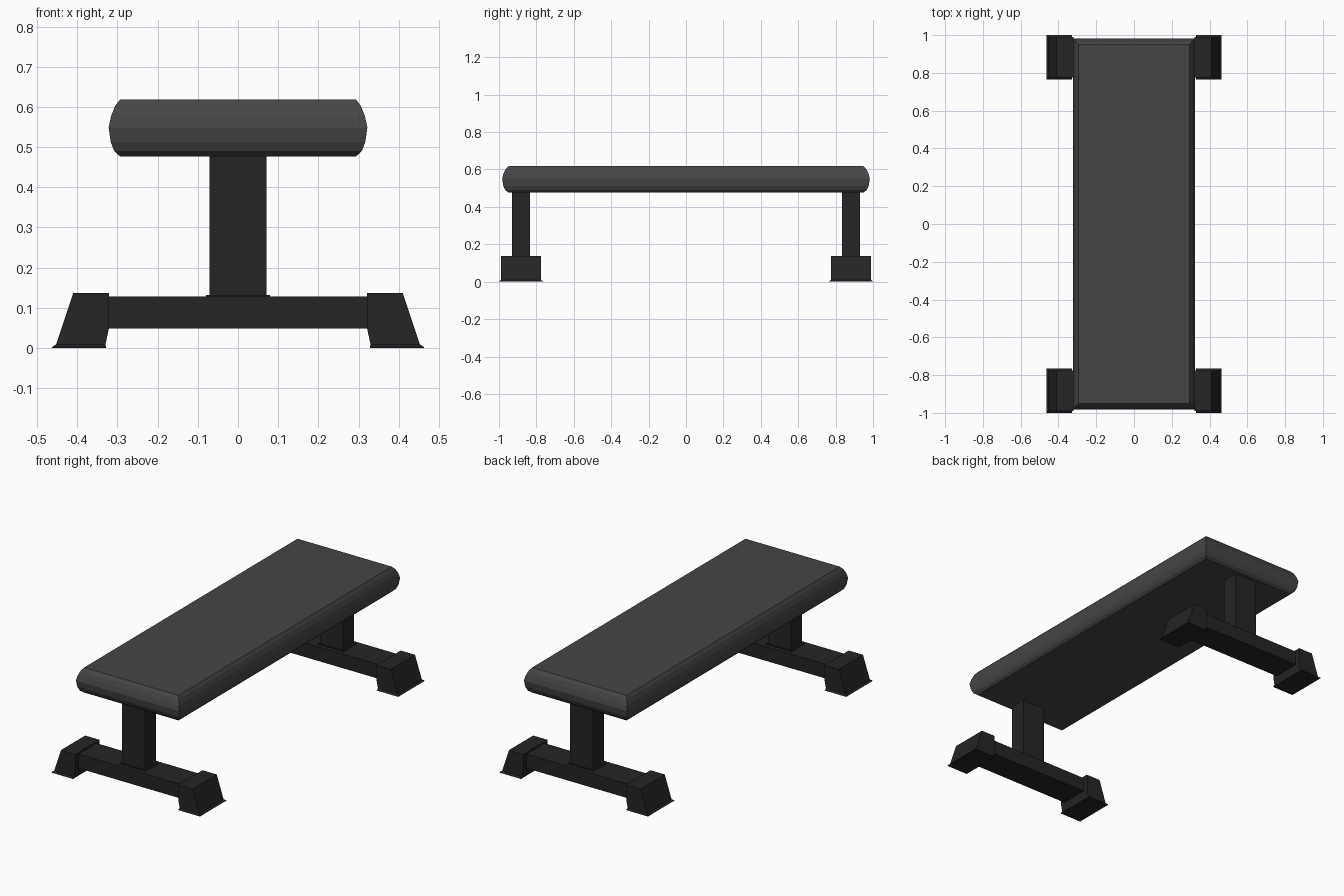
import bpy

if "Cube" in bpy.data.objects:
    bpy.data.objects.remove(bpy.data.objects["Cube"])

def material(name, v):
    m = bpy.data.materials.new(name)
    m.diffuse_color = (v, v, v, 1)
    m.use_nodes = True
    m.node_tree.nodes["Principled BSDF"].inputs["Base Color"].default_value = m.diffuse_color
    return m

PAD = material("dark_grey_vinyl", 0.06)
FRAME = material("black_steel", 0.018)

def make(name, verts, faces, mat):
    mesh = bpy.data.meshes.new(name)
    mesh.from_pydata(verts, [], faces)
    mesh.materials.append(mat)
    ob = bpy.data.objects.new(name, mesh)
    bpy.context.collection.objects.link(ob)
    return ob

def stack(name, rects, mat):
    """Rectangular rings (x0, x1, y0, y1, z) joined from bottom to top and capped."""
    verts, faces = [], [(3, 2, 1, 0)]
    for x0, x1, y0, y1, z in rects:
        verts += [(x0, y0, z), (x1, y0, z), (x1, y1, z), (x0, y1, z)]
    for r in range(len(rects) - 1):
        a = r * 4
        faces += [(a + i, a + (i + 1) % 4, a + 4 + (i + 1) % 4, a + 4 + i) for i in range(4)]
    n = len(verts)
    faces.append((n - 4, n - 3, n - 2, n - 1))
    return make(name, verts, faces, mat)

def extrude_y(name, profile, y0, y1, mat):
    """Counter-clockwise x-z profile (seen from the front) extruded along y."""
    n = len(profile)
    verts = [(x, y, z) for y in (y0, y1) for x, z in profile]
    faces = [tuple(range(n)), tuple(range(2 * n - 1, n - 1, -1))]
    faces += [(i, i + n, (i + 1) % n + n, (i + 1) % n) for i in range(n)]
    return make(name, verts, faces, mat)

def mirror(ob, x, y):
    mod = ob.modifiers.new("mirror", 'MIRROR')
    mod.use_axis = (x, y, False)

# Padded seat: rounded sides with mitred corners
profile = [(0.028, 0.477), (0.014, 0.490), (0.005, 0.513), (0.0, 0.549),
           (0.006, 0.577), (0.016, 0.602), (0.028, 0.618)]
stack("seat_pad", [(-0.322 + d, 0.322 - d, -0.983 + d * 1.2, 0.983 - d * 1.2, z)
                   for d, z in profile], PAD)

# Upright posts with a thin weld collar at the base
mirror(stack("posts", [(-0.071, 0.071, -0.93, -0.833, 0.12),
                       (-0.071, 0.071, -0.93, -0.833, 0.48)], FRAME), False, True)
mirror(stack("post_collars", [(-0.08, 0.08, -0.939, -0.824, 0.12),
                              (-0.08, 0.08, -0.939, -0.824, 0.132)], FRAME), False, True)

# Cross beams between the feet
mirror(stack("cross_beams", [(-0.34, 0.34, -0.962, -0.802, 0.048),
                             (-0.34, 0.34, -0.962, -0.802, 0.128)], FRAME), False, True)

# Slanted rubber feet with a flared bottom lip
foot = [(0.33, 0.008), (0.453, 0.008), (0.41, 0.137), (0.321, 0.137), (0.321, 0.05)]
mirror(extrude_y("feet", foot, -0.99, -0.775, FRAME), True, True)
mirror(stack("foot_lips", [(0.328, 0.463, -1.0, -0.765, 0.0),
                           (0.328, 0.463, -1.0, -0.765, 0.002),
                           (0.33, 0.453, -0.99, -0.775, 0.009)], FRAME), True, True)
